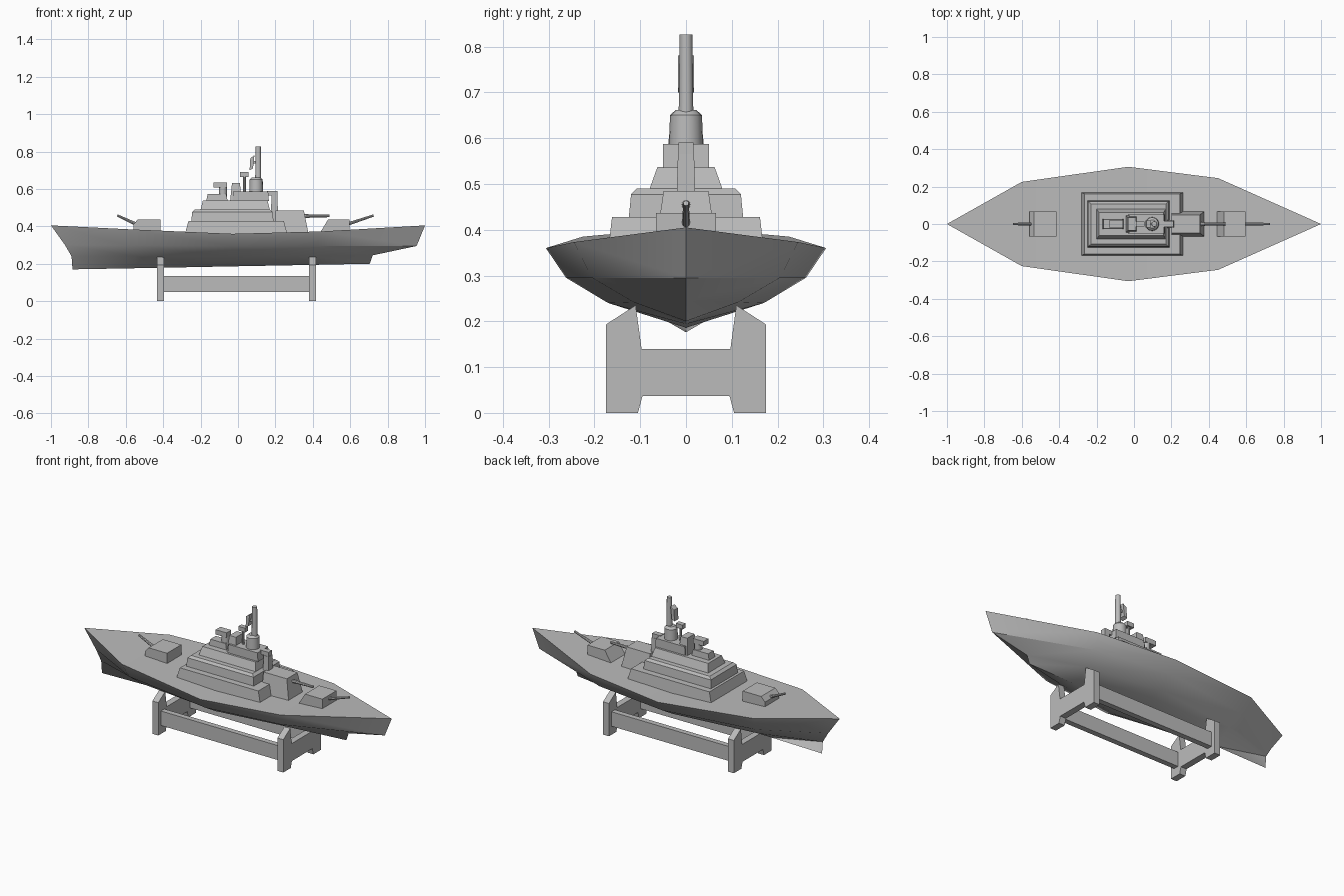
import bpy, bmesh, math
from mathutils import Vector

cube = bpy.data.objects.get("Cube")
if cube:
    bpy.data.objects.remove(cube, do_unlink=True)

grey = bpy.data.materials.new("plain grey")
grey.use_nodes = True
colour = (0.5, 0.5, 0.5, 1)
grey.diffuse_color = colour
grey.node_tree.nodes["Principled BSDF"].inputs["Base Color"].default_value = colour


def finish(name, bm, smooth=0):
    """Turn a bmesh into a named object."""
    bmesh.ops.remove_doubles(bm, verts=bm.verts, dist=1e-5)
    bmesh.ops.recalc_face_normals(bm, faces=bm.faces)
    mesh = bpy.data.meshes.new(name)
    bm.to_mesh(mesh)
    bm.free()
    mesh.materials.append(grey)
    ob = bpy.data.objects.new(name, mesh)
    bpy.context.collection.objects.link(ob)
    if smooth:
        bpy.ops.object.select_all(action='DESELECT')
        bpy.context.view_layer.objects.active = ob
        ob.select_set(True)
        bpy.ops.object.shade_smooth_by_angle(angle=math.radians(smooth))
    return ob


def prism(name, profile, depth, axis, offset=0, top=1.0):
    """Extrude a 2D profile along x or y; top < 1 narrows the upper points."""
    bm = bmesh.new()
    high = max(p[1] for p in profile)
    rings = []
    for side in (-1, 1):
        ring = []
        for u, z in profile:
            d = offset + side * depth * (top if z == high else 1)
            ring.append(bm.verts.new((u, d, z) if axis == 'y' else (d, u, z)))
        rings.append(ring)
        bm.faces.new(ring)
    n = len(profile)
    for i in range(n):
        j = (i + 1) % n
        bm.faces.new((rings[0][i], rings[0][j], rings[1][j], rings[1][i]))
    return finish(name, bm)


def block(name, x0, x1, y, z0, z1, inset=0.0, top=1.0):
    return prism(name, [(x0, z0), (x1, z0), (x1 - inset, z1), (x0 + inset, z1)], y, 'y', 0, top)


def rod(name, a, b, r1, r2, sides=12):
    """Tapered cylinder between two points."""
    a, b = Vector(a), Vector(b)
    bm = bmesh.new()
    bmesh.ops.create_cone(bm, cap_ends=True, segments=sides, radius1=r1, radius2=r2, depth=(b - a).length)
    turn = Vector((0, 0, 1)).rotation_difference(b - a).to_matrix()
    for v in bm.verts:
        v.co = turn @ v.co + (a + b) / 2
    return finish(name, bm, 35)


# Hull: deck edge, upper chine, lower chine and keel as (x, half width, z)
levels = [
    [(-1, 0, .405), (-.6, .225, .385), (-.03, .306, .36), (.45, .245, .373), (1, 0, .405)],
    [(-.925, 0, .3), (-.58, .18, .298), (-.03, .262, .295), (.42, .205, .295), (.955, 0, .295)],
    [(-.89, 0, .24), (-.55, .11, .24), (-.03, .17, .24), (.4, .115, .242), (.72, 0, .245)],
    [(-.885, 0, .17), (-.55, 0, .176), (-.03, 0, .186), (.4, 0, .194), (.705, 0, .2)],
]
bm = bmesh.new()
sides = []
for s in (-1, 1):
    grid = [[bm.verts.new((x, s * y, z)) for x, y, z in row] for row in levels]
    sides.append(grid)
    for up, low in zip(grid, grid[1:]):
        for i in range(len(up) - 1):
            bm.faces.new((up[i], up[i + 1], low[i + 1], low[i]))
for i in range(4):
    a, b = sides[0][0], sides[1][0]
    bm.faces.new((a[i], a[i + 1], b[i + 1], b[i]))
finish("hull", bm, 40)

# Stepped superstructure
block("lower_tier", -.285, .265, .17, .355, .428, .02, .95)
block("middle_tier", -.25, .19, .125, .425, .477, .005, .96)
block("middle_tier_roof", -.245, .185, .12, .477, .49, .015, .9)
block("upper_tier", -.2, .17, .08, .488, .537, .012, .78)

# Funnel with a bent outlet
block("funnel_base", -.17, -.055, .028, .535, .572, .008, .9)
rod("funnel_stem", (-.08, 0, .56), (-.08, 0, .635), .022, .022)
block("funnel_outlet", -.13, -.06, .022, .607, .635)

# Bridge
block("bridge_house", -.03, .165, .05, .535, .587, .004)
block("bridge_tower", -.042, .02, .045, .535, .632, .01, .75)

# Mast, drum and radars
rod("mast_drum", (.097, 0, .585), (.097, 0, .65), .037, .035, 16)
rod("mast_drum_cap", (.097, 0, .65), (.097, 0, .662), .035, .022, 16)
rod("mast", (.108, 0, .655), (.108, 0, .826), .016, .014)
prism("mast_radar_panel", [(.062, .7), (.08, .71), (.088, .78), (.066, .765)], .018, 'y')
block("mast_radar_arm", .07, .108, .006, .735, .75)
rod("small_radar_post", (.035, 0, .585), (.035, 0, .67), .007, .007, 8)
block("small_radar", .012, .056, .014, .665, .69)

# Forward director on its post
block("director_post", .175, .215, .022, .42, .565, .004, .8)
block("director_head", .155, .21, .016, .565, .59)

# Gun turrets
prism("raised_turret", [(.2, .355), (.378, .355), (.352, .485), (.2, .485)], .068, 'y', 0, .72)
prism("bow_turret", [(.435, .36), (.595, .36), (.595, .437), (.482, .437)], .066, 'y')
prism("stern_turret", [(-.56, .36), (-.415, .36), (-.415, .437), (-.535, .437), (-.56, .41)], .066, 'y')
rod("raised_turret_barrel", (.35, 0, .455), (.49, 0, .456), .01, .007, 8)
rod("bow_turret_barrel", (.58, 0, .41), (.725, 0, .458), .009, .006, 8)
rod("stern_turret_barrel", (-.54, 0, .41), (-.645, 0, .458), .009, .006, 8)

# Display stand: two cradle ends joined by rails
half = [(.095, .037), (.105, 0), (.175, 0), (.175, .193), (.11, .235), (.097, .14)]
outline = half + [(-y, z) for y, z in reversed(half)]
for name, x in (("stern_cradle", -.415), ("bow_cradle", .398)):
    bm = bmesh.new()
    for part in (half, [(-y, z) for y, z in half], [half[0], half[-1], (-.097, .14), (-.095, .037)]):
        rings = [[bm.verts.new((x + d, y, z)) for y, z in part] for d in (-.019, .019)]
        for ring in rings:
            bm.faces.new(ring)
        for i in range(len(part)):
            j = (i + 1) % len(part)
            # Skip the hidden joints between posts and crossbar
            if len(part) == 6 and i == 5 or len(part) == 4 and i in (0, 2):
                continue
            bm.faces.new((rings[0][i], rings[0][j], rings[1][j], rings[1][i]))
    finish(name, bm)
for name, y in (("right_rail", -.135), ("left_rail", .135)):
    prism(name, [(-.4, .05), (.385, .05), (.385, .135), (-.4, .135)], .016, 'y', y)
